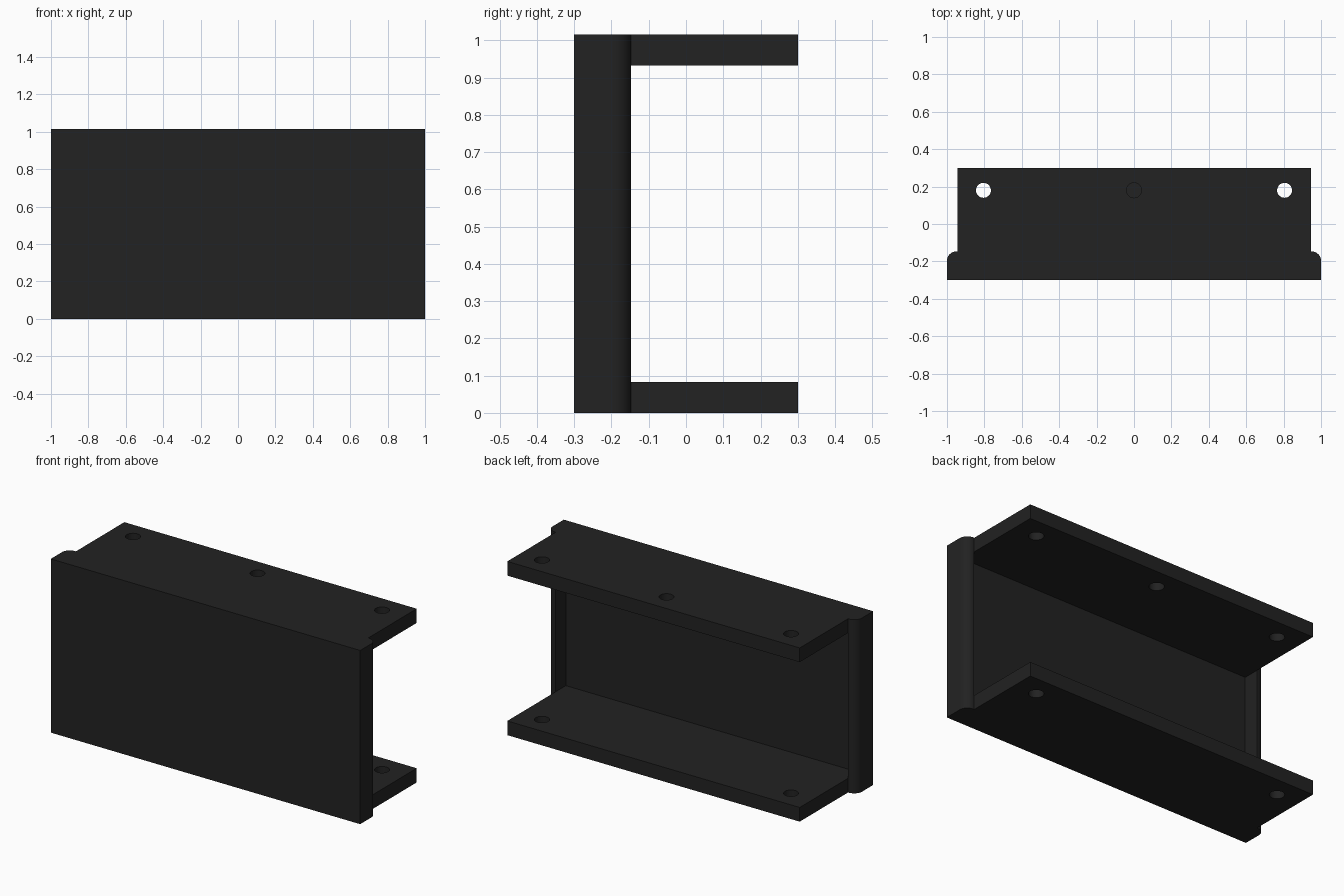
import bpy, bmesh, math

if "Cube" in bpy.data.objects:
    bpy.data.objects.remove(bpy.data.objects["Cube"])

HEIGHT = 1.015      # overall height
FLANGE = 0.083      # flange thickness
BACK, FRONT = 0.30, -0.30
INNER = -0.24       # rear face of the front panel
LIP = -0.147        # rear end of the side lips
HALF = 0.945        # half width of the flanges
R = 0.05            # rounding of the lips

black = bpy.data.materials.new("matte black")
black.diffuse_color = (0.016, 0.016, 0.016, 1)
black.use_nodes = True
black.node_tree.nodes["Principled BSDF"].inputs["Base Color"].default_value = black.diffuse_color


def prism(name, points, z0, z1):
    """Extrude a flat outline in xy from z0 to z1."""
    bm = bmesh.new()
    face = bm.faces.new([bm.verts.new((x, y, z0)) for x, y in points])
    top = bmesh.ops.extrude_face_region(bm, geom=[face])["geom"]
    bmesh.ops.translate(bm, vec=(0, 0, z1 - z0),
                        verts=[v for v in top if isinstance(v, bmesh.types.BMVert)])
    bmesh.ops.recalc_face_normals(bm, faces=bm.faces)
    mesh = bpy.data.meshes.new(name)
    bm.to_mesh(mesh)
    bm.free()
    mesh.materials.append(black)
    obj = bpy.data.objects.new(name, mesh)
    bpy.context.collection.objects.link(obj)
    return obj


def smooth(obj):
    bpy.ops.object.select_all(action='DESELECT')
    obj.select_set(True)
    bpy.context.view_layer.objects.active = obj
    bpy.ops.object.shade_smooth_by_angle(angle=math.radians(30))


# Front panel with a rounded lip along each side
arc = [(1 - R + R * math.cos(a), LIP - R + R * math.sin(a))
       for a in (math.pi / 2 * i / 12 for i in range(13))]
right = [(1, FRONT)] + arc + [(HALF, LIP), (HALF, INNER)]
left = [(-x, y) for x, y in reversed(right)]
smooth(prism("front_panel", right + left, 0, HEIGHT))


# Flanges with round mounting holes
def flange(name, z0, z1, holes):
    obj = prism(name, [(-HALF, INNER), (HALF, INNER), (HALF, BACK), (-HALF, BACK)], z0, z1)
    bpy.context.view_layer.objects.active = obj
    for x in holes:
        circle = [(x + 0.04 * math.cos(math.tau * i / 32),
                   0.18 + 0.04 * math.sin(math.tau * i / 32)) for i in range(32)]
        cutter = prism("hole_cutter", circle, z0 - 0.05, z1 + 0.05)
        cutter.hide_render = True
        mod = obj.modifiers.new("hole", 'BOOLEAN')
        mod.operation = 'DIFFERENCE'
        mod.solver = 'EXACT'
        mod.object = cutter
        bpy.ops.object.modifier_apply(modifier=mod.name)
        bpy.data.objects.remove(cutter)
    smooth(obj)


flange("bottom_flange", 0, FLANGE, (-0.805, 0.805))
flange("top_flange", HEIGHT - FLANGE, HEIGHT, (-0.805, 0, 0.805))
